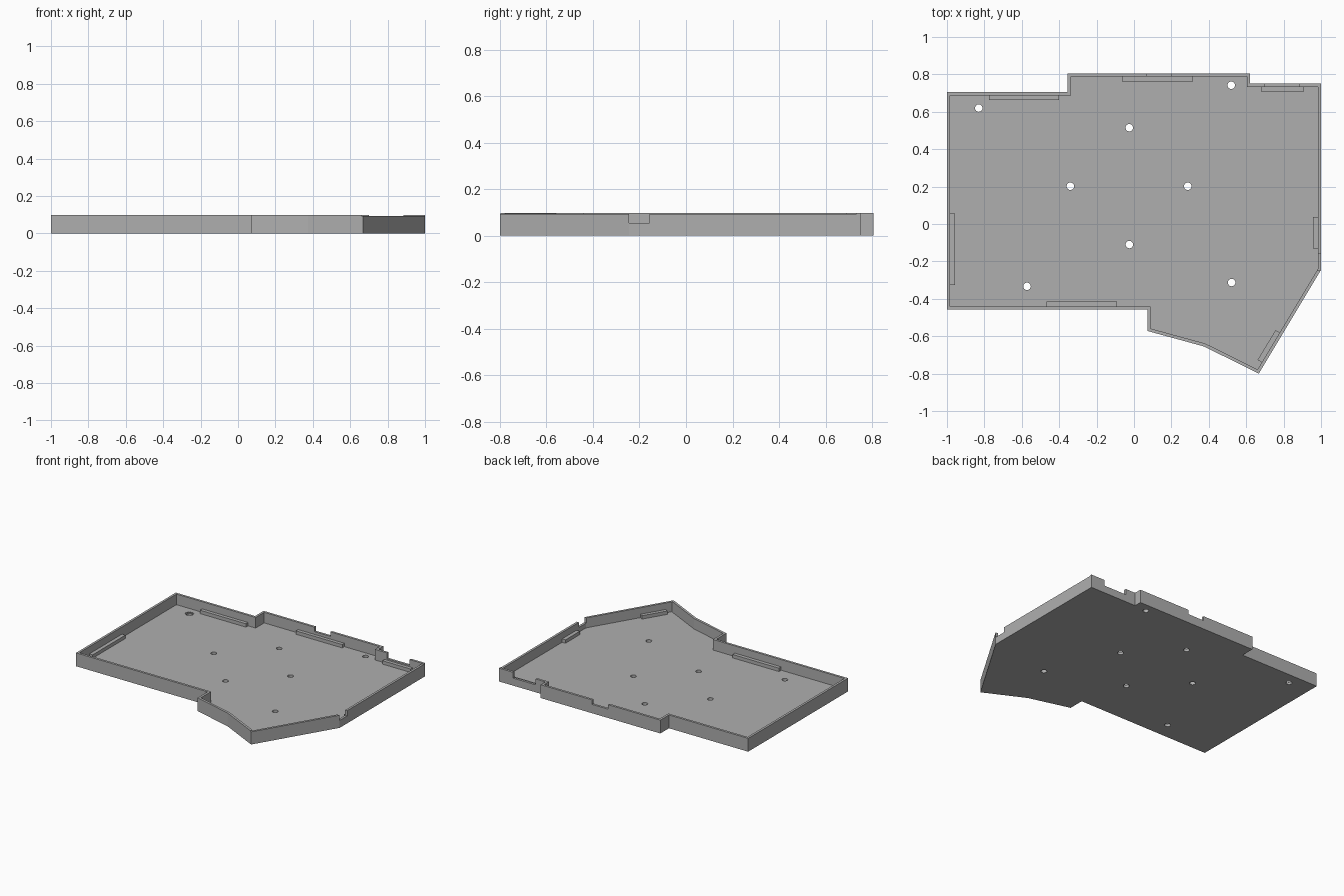
import bpy
import bmesh
import math
from mathutils import Vector

cube = bpy.data.objects.get("Cube")
if cube:
    bpy.data.objects.remove(cube, do_unlink=True)

TOP, FLOOR, WALL = 0.098, 0.02, 0.017

grey = bpy.data.materials.new("plain grey")
grey.use_nodes = True
grey.diffuse_color = (0.43, 0.43, 0.43, 1)
grey.node_tree.nodes["Principled BSDF"].inputs["Base Color"].default_value = (0.43, 0.43, 0.43, 1)


def prism(name, points, z0, z1):
    """Vertical prism over a 2D polygon."""
    bm = bmesh.new()
    base = bm.faces.new([bm.verts.new((x, y, z0)) for x, y in points])
    new = bmesh.ops.extrude_face_region(bm, geom=[base])["geom"]
    verts = [g for g in new if isinstance(g, bmesh.types.BMVert)]
    bmesh.ops.translate(bm, verts=verts, vec=(0, 0, z1 - z0))
    bmesh.ops.recalc_face_normals(bm, faces=bm.faces)
    mesh = bpy.data.meshes.new(name)
    bm.to_mesh(mesh)
    bm.free()
    mesh.materials.append(grey)
    obj = bpy.data.objects.new(name, mesh)
    bpy.context.collection.objects.link(obj)
    return obj


def rect(x0, y0, x1, y1):
    return [(x0, y0), (x1, y0), (x1, y1), (x0, y1)]


def ring(cx, cy, radii, count):
    """Circle, or star when two radii alternate."""
    return [(cx + radii[i % len(radii)] * math.cos(math.tau * i / count),
             cy + radii[i % len(radii)] * math.sin(math.tau * i / count))
            for i in range(count)]


def inset(points, dist):
    """Move every edge of a counter-clockwise outline inward."""
    pts = [Vector(p) for p in points]
    out = []
    for i, p in enumerate(pts):
        a = (p - pts[i - 1]).normalized()
        b = (pts[(i + 1) % len(pts)] - p).normalized()
        na, nb = Vector((-a.y, a.x)), Vector((-b.y, b.x))
        out.append(tuple(p + (na + nb) * dist / (1 + na.dot(nb))))
    return out


def cut(target, points, z0, z1):
    cutter = prism("cutter", points, z0, z1)
    cutter.hide_render = True
    mod = target.modifiers.new("cut", "BOOLEAN")
    mod.operation, mod.solver, mod.object = "DIFFERENCE", "EXACT", cutter
    bpy.context.view_layer.objects.active = target
    bpy.ops.object.modifier_apply(modifier=mod.name)
    bpy.data.objects.remove(cutter, do_unlink=True)


# Tray: stepped outline hollowed to a thin floor and wall
outline = [(-1, -0.457), (0.072, -0.457), (0.072, -0.572), (0.375, -0.655),
           (0.667, -0.8), (1, -0.245), (1, 0.75), (0.62, 0.75),
           (0.62, 0.805), (-0.355, 0.805), (-0.355, 0.705), (-1, 0.705)]
tray = prism("case_tray", outline, 0, TOP)
cut(tray, inset(outline, WALL), FLOOR, 0.2)

# Slightly lower rim on the slanted and side walls
cut(tray, [(0.66, -0.85), (1.05, -0.85), (1.05, 0.733), (0.97, 0.733),
           (0.97, -0.24), (0.66, -0.75)], 0.093, 0.2)

# Port openings in the rim
cut(tray, rect(0.07, 0.78, 0.2, 0.85), 0.065, 0.2)
cut(tray, rect(0.7, 0.725, 0.885, 0.8), 0.055, 0.2)
cut(tray, rect(0.97, -0.245, 1.05, -0.157), 0.055, 0.2)

# Screw holes, one with a shallow star recess
cut(tray, ring(-0.83, 0.62, (0.032, 0.022), 20), FLOOR - 0.006, 0.1)
for x, y in [(0.52, 0.742), (-0.025, 0.515), (-0.34, 0.202), (0.287, 0.202),
             (-0.025, -0.11), (-0.572, -0.333), (0.522, -0.313), (-0.83, 0.62)]:
    cut(tray, ring(x, y, (0.02,), 24), -0.1, 0.1)

# Support rails along the inside of the walls
rails = {
    "left": ((-0.99, 0.055), (-0.99, -0.325)),
    "front": ((-0.467, -0.448), (-0.09, -0.448)),
    "slanted": ((0.69, -0.744), (0.786, -0.585)),
    "right": ((0.99, -0.13), (0.99, 0.037)),
    "back_right": ((0.91, 0.742), (0.68, 0.742)),
    "back_middle": ((0.315, 0.797), (-0.063, 0.797)),
    "back_left": ((-0.4, 0.697), (-0.775, 0.697)),
}
for side, (p, q) in rails.items():
    p, q = Vector(p), Vector(q)
    along = (q - p).normalized()
    inward = Vector((-along.y, along.x)) * 0.034
    prism(side + "_support_rail", [p, q, q + inward, p + inward], FLOOR - 0.005, 0.045)
